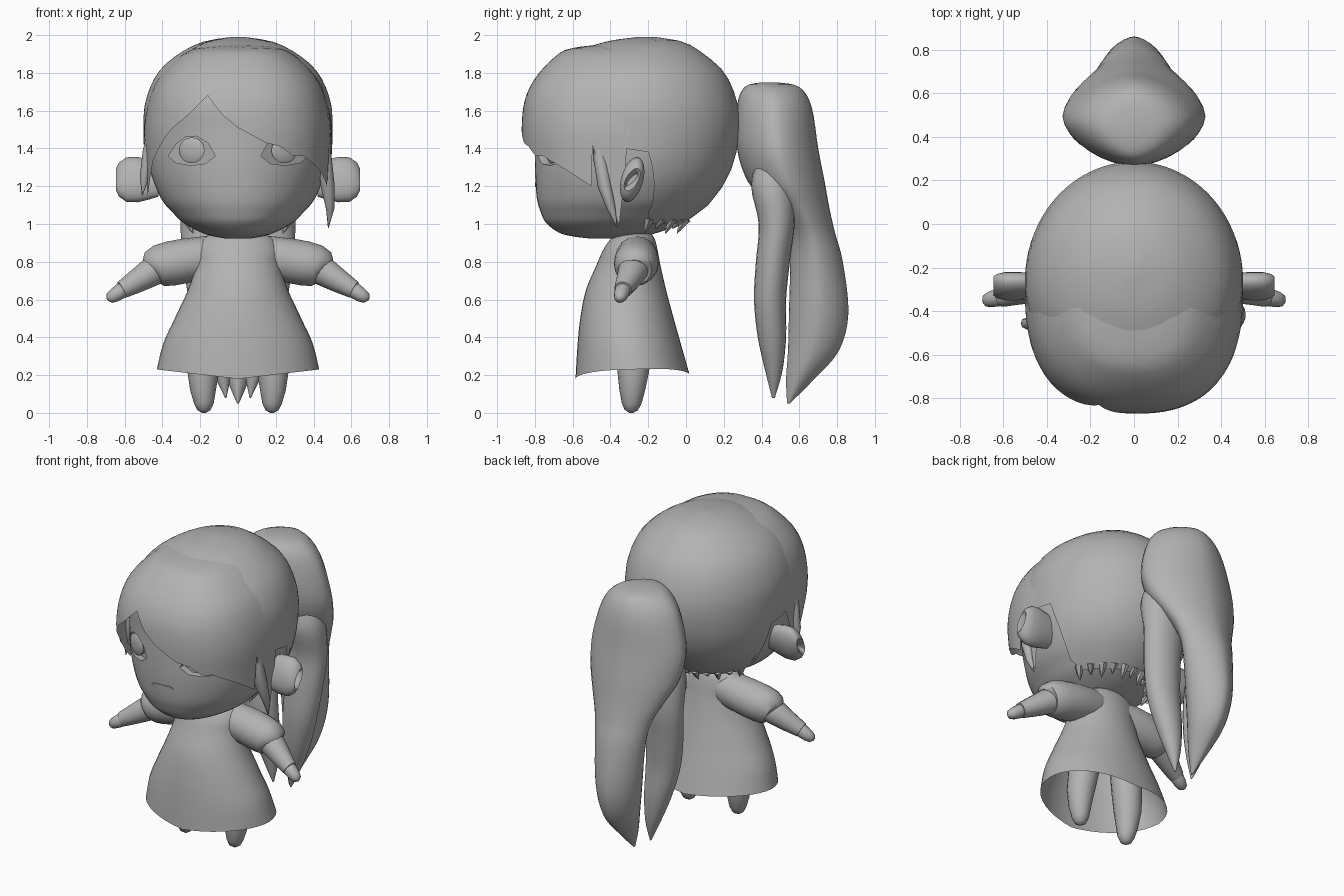
import bpy, bmesh, math
from mathutils import Vector

if "Cube" in bpy.data.objects:
    bpy.data.objects.remove(bpy.data.objects["Cube"])

grey = bpy.data.materials.new("plain_grey")
grey.diffuse_color = (0.45, 0.45, 0.45, 1)
grey.use_nodes = True
grey.node_tree.nodes["Principled BSDF"].inputs["Base Color"].default_value = grey.diffuse_color


def make(name, verts, faces):
    me = bpy.data.meshes.new(name)
    me.from_pydata([tuple(v) for v in verts], [], faces)
    bm = bmesh.new()
    bm.from_mesh(me)
    bmesh.ops.recalc_face_normals(bm, faces=bm.faces)
    bm.to_mesh(me)
    bm.free()
    me.materials.append(grey)
    ob = bpy.data.objects.new(name, me)
    bpy.context.collection.objects.link(ob)
    return ob


def skin(name, loops, closed=True, cap_start=True, cap_end=True):
    """Bridge a list of equal point loops."""
    n = len(loops[0])
    verts = [p for lp in loops for p in lp]
    faces = []
    for i in range(len(loops) - 1):
        for j in range(n if closed else n - 1):
            k = (j + 1) % n
            faces.append((i * n + j, i * n + k, (i + 1) * n + k, (i + 1) * n + j))
    if cap_start:
        faces.append(tuple(range(n)))
    if cap_end:
        faces.append(tuple((len(loops) - 1) * n + j for j in range(n)))
    return make(name, verts, faces)


def dense(rows, sub=4):
    """Smooth curve through table rows."""
    out = []
    for i in range(len(rows) - 1):
        a, b = rows[max(i - 1, 0)], rows[i]
        c, d = rows[i + 1], rows[min(i + 2, len(rows) - 1)]
        for s in range(sub):
            t = s / sub
            out.append([0.5 * (2 * q + (r - p) * t + (2 * p - 5 * q + 4 * r - w) * t * t
                               + (3 * q - p - 3 * r + w) * t ** 3)
                        for p, q, r, w in zip(a, b, c, d)])
    return out + [list(rows[-1])]


def at(table, t):
    """Linear lookup by first column."""
    if t <= table[0][0]:
        return table[0][1:]
    for a, b in zip(table, table[1:]):
        if t <= b[0]:
            f = (t - a[0]) / max(b[0] - a[0], 1e-6)
            return [p + (q - p) * f for p, q in zip(a[1:], b[1:])]
    return table[-1][1:]


def point(row, z, deg, off=0.0, power=2.0, cx=0.0):
    """Point on an oval ring (half width, front y, back y); 0 degrees is front."""
    rx, yf, yb = row
    a = math.radians(deg)
    s, c = math.sin(a), math.cos(a)
    if power > 2 and c > 0:      # squarer front half
        c = max(0, 1 - abs(s) ** power) ** (1 / power)
    elif power < 2:              # diamond-like ring
        s = math.copysign(abs(s) ** (2 / power), s)
        c = math.copysign(abs(c) ** (2 / power), c)
    return Vector((cx + (rx + off) * s, (yf + yb) / 2 - ((yb - yf) / 2 + off) * c, z))


def loft(name, rows, n=32, power=2.0, **kw):
    """Rows are z, half width, front y, back y and optionally centre x."""
    return skin(name, [[point(r[1:4], r[0], 360 * j / n, 0, power, r[4] if len(r) > 4 else 0)
                        for j in range(n)] for r in dense(rows)], **kw)


def tube(name, path, n=16):
    """Round limb along (x, y, z, radius) points."""
    pts = [Vector(p[:3]) for p in path]
    loops = []
    for i, p in enumerate(pts):
        d = (pts[min(i + 1, len(pts) - 1)] - pts[max(i - 1, 0)]).normalized()
        u = d.cross(Vector((0, 1, 0))).normalized()
        v = d.cross(u)
        loops.append([p + path[i][3] * (u * math.cos(6.28319 * j / n) + v * math.sin(6.28319 * j / n))
                      for j in range(n)])
    return skin(name, loops)


def sheet(name, table, low, degs, top, off, power=2.0, rows=16):
    """Hair shell with a cut lower edge given by azimuth."""
    loops = []
    for i in range(rows + 1):
        f = math.sin(i / rows * math.pi / 2)
        lp = []
        for a in degs:
            z0 = at(low, a)[0]
            z = z0 + (top - z0) * f
            lp.append(point(at(table, z), z, a, off, power))
        loops.append(lp)
    return skin(name, loops, closed=False, cap_start=False, cap_end=False)


# Head: z, half width, front y, back y
skull = [(.922, .06, -.50, -.3), (.945, .17, -.65, -.18), (1.0, .28, -.735, -.03),
         (1.06, .345, -.768, .055), (1.14, .41, -.79, .14), (1.3, .47, -.80, .23), (1.5, .485, -.795, .27),
         (1.65, .475, -.79, .255), (1.8, .41, -.71, .19), (1.9, .3, -.59, .08),
         (1.965, .17, -.41, -.03), (1.99, .02, -.24, -.18)]
skull_d = dense(skull)
head = loft("head", skull, 48)


def face_y(x, z):
    rx, yf, yb = at(skull_d, z)
    return (yf + yb) / 2 - (yb - yf) / 2 * math.sqrt(max(0, 1 - (x / rx) ** 2))


# Eye sockets, eyeballs and irises
almond = [(.37, 1.36), (.33, 1.42), (.28, 1.46), (.22, 1.465), (.16, 1.43),
          (.12, 1.36), (.17, 1.32), (.25, 1.31), (.33, 1.325)]
for s, side in ((-1, "left"), (1, "right")):
    cutter = skin("socket_cutter", [[(s * x, -1.0, z) for x, z in almond],
                                    [(s * x, face_y(x, z) + .045, z) for x, z in almond]])
    m = head.modifiers.new("socket", "BOOLEAN")
    m.object, m.operation, m.solver = cutter, "DIFFERENCE", "EXACT"
    bpy.context.view_layer.objects.active = head
    bpy.ops.object.modifier_apply(modifier=m.name)
    bpy.data.objects.remove(cutter)
    c = Vector((s * .245, face_y(.245, 1.39), 1.39))
    loops = []
    for r, h in ((.068, .04), (.068, .012), (.055, .004), (.02, .0)):
        loops.append([c + Vector((r * math.cos(k * math.pi / 10), h + s * r * .42 * math.cos(k * math.pi / 10),
                                  r * math.sin(k * math.pi / 10))) for k in range(20)])
    skin(side + "_iris", loops)
    # Ear with a shallow cupped outer side
    ear = [(.42, .05, .09), (.47, .055, .105), (.53, .06, .12), (.59, .06, .118), (.63, .05, .09),
           (.645, .035, .06), (.635, .025, .045), (.60, .015, .03)]
    skin(side + "_ear", [[(s * x, -.285 + ry * math.cos(k * math.pi / 10) + .025 * math.sin(k * math.pi / 10),
                           1.235 + rz * math.sin(k * math.pi / 10)) for k in range(20)]
                         for x, ry, rz in ear])
    # Sleeve, forearm, hand
    tube(side + "_sleeve", [(s * x, y, z, r) for x, y, z, r in
         [(.05, -.26, .84, .09), (.16, -.26, .825, .112), (.28, -.26, .805, .118), (.36, -.265, .79, .118),
          (.42, -.27, .778, .11), (.45, -.275, .765, .095), (.455, -.275, .76, .07)]])
    tube(side + "_forearm", [(s * x, y, z, r) for x, y, z, r in
         [(.40, -.27, .775, .08), (.46, -.285, .745, .077), (.54, -.31, .695, .062), (.6, -.33, .66, .05),
          (.615, -.333, .652, .047)]])
    tube(side + "_hand", [(s * x, y, z, r) for x, y, z, r in
         [(.59, -.325, .663, .035), (.62, -.336, .645, .042), (.655, -.345, .622, .037),
          (.68, -.352, .607, .028), (.692, -.355, .60, .008)]])
    # Leg
    tube(side + "_leg", [(s * x, y, z, r) for x, y, z, r in
         [(.15, -.27, .52, .09), (.17, -.27, .35, .093), (.185, -.28, .22, .084), (.185, -.285, .12, .068),
          (.18, -.288, .05, .052), (.18, -.29, .015, .035), (.18, -.29, 0, .01)]])
    # Inner half of the split ponytail
    loft(side + "_inner_tail", [(z, rx, yf, yb, s * cx) for z, rx, yf, yb, cx in
         [(1.35, .08, .38, .53, .17), (1.2, .12, .345, .57, .18), (1.0, .13, .385, .575, .175),
          (.8, .125, .37, .55, .165), (.6, .115, .36, .53, .145), (.4, .09, .38, .53, .115),
          (.22, .05, .42, .51, .085), (.08, .004, .455, .47, .065)]], 20)

# Mouth
lip = [(-.08, 1.205), (-.05, 1.218), (.06, 1.222), (.08, 1.212), (.06, 1.2), (-.05, 1.197)]
skin("mouth", [[(x, face_y(x, z) + d, z) for x, z in lip] for d in (.005, -.006)])

# Back hair shell, lower edge by azimuth, front edge across the crown
half = [(0, 1.945), (25, 1.93), (43, 1.9), (55, 1.83), (59, 1.74), (62, 1.6), (65, 1.42), (84, 1.4),
        (98, 1.38), (106, 1.2), (112, 1.05), (122, 1.0), (180, 1.0)]
back_low = [(-a, z) for a, z in reversed(half[1:])] + half
sheet("back_hair", skull_d, back_low, [-180 + 2 * i for i in range(181)], 1.99, .015)

# Nape strands
for i in range(11):
    a = 118 + i * 12.4
    b = point(at(skull_d, 1.03), 1.03, a, -.012)
    t = point(at(skull_d, 1.0), .95 + .025 * (i % 2), a, -.01)
    tube("nape_strand", [(*b, .028), (*b.lerp(t, .5), .018), (*t, .002)], 6)

# Fringe and side locks
fringe = dense([(.97, .475, -.82, .22), (1.35, .495, -.86, .27), (1.5, .50, -.87, .275), (1.65, .475, -.855, .25),
                (1.77, .425, -.8, .18), (1.88, .32, -.7, .06), (1.93, .23, -.61, -.02), (1.955, .1, -.4, -.12)])
fringe_low = [(-92, 1.6), (-88, 1.4), (-80, 1.15), (-75, 1.2), (-65, 1.34), (-45, 1.5), (-32, 1.58), (-20, 1.68),
              (-10, 1.58), (0, 1.51), (17, 1.43), (27, 1.41), (36, 1.36), (44, 1.36), (56, 1.31), (64, 1.27),
              (75, 1.2), (76, 1.42), (80, 1.25), (87, .99), (88.5, 1.2), (89.5, 1.45), (92, 1.6)]
sheet("fringe", fringe, fringe_low, [-92 + i / 2 for i in range(369)], 1.954, 0, 2.5)
tube("right_side_lock", [(.455, -.47, 1.48, .02), (.46, -.455, 1.35, .036), (.475, -.43, 1.2, .037),
                         (.488, -.395, 1.08, .022), (.478, -.365, .98, .002)], 8)
tube("left_side_lock", [(-.46, -.46, 1.5, .02), (-.475, -.46, 1.38, .03), (-.495, -.455, 1.25, .025),
                        (-.507, -.45, 1.15, .002)], 8)

# Dress with an open, slightly raised hem at the sides
dress = loft("dress", [(.18, .43, -.585, .02), (.35, .395, -.575, -.025), (.5, .335, -.56, -.065),
                       (.65, .265, -.53, -.105), (.78, .225, -.475, -.135), (.86, .22, -.44, -.15),
                       (.92, .19, -.40, -.165), (.955, .12, -.36, -.19)], 40, cap_start=False)
for v in dress.data.vertices:
    f = max(0, 1 - (v.co.z - .18) / .3)
    v.co.z += f * (.05 * abs(v.co.x) / .43 + .02 * max(0, (v.co.y + .28) / .3))

# Ponytail: bulb running into a narrow rear tail
loft("ponytail", [(1.75, .03, .4, .48), (1.725, .16, .31, .6), (1.62, .26, .27, .665), (1.4, .325, .27, .70),
                  (1.22, .31, .33, .735), (1.08, .25, .45, .76), (.95, .195, .53, .79), (.8, .17, .55, .83),
                  (.53, .145, .545, .86), (.33, .11, .54, .81), (.18, .06, .53, .68), (.05, .005, .535, .55)],
     power=1.7)

bpy.ops.object.select_all(action="SELECT")
bpy.context.view_layer.objects.active = head
bpy.ops.object.shade_smooth_by_angle(angle=math.radians(45))
